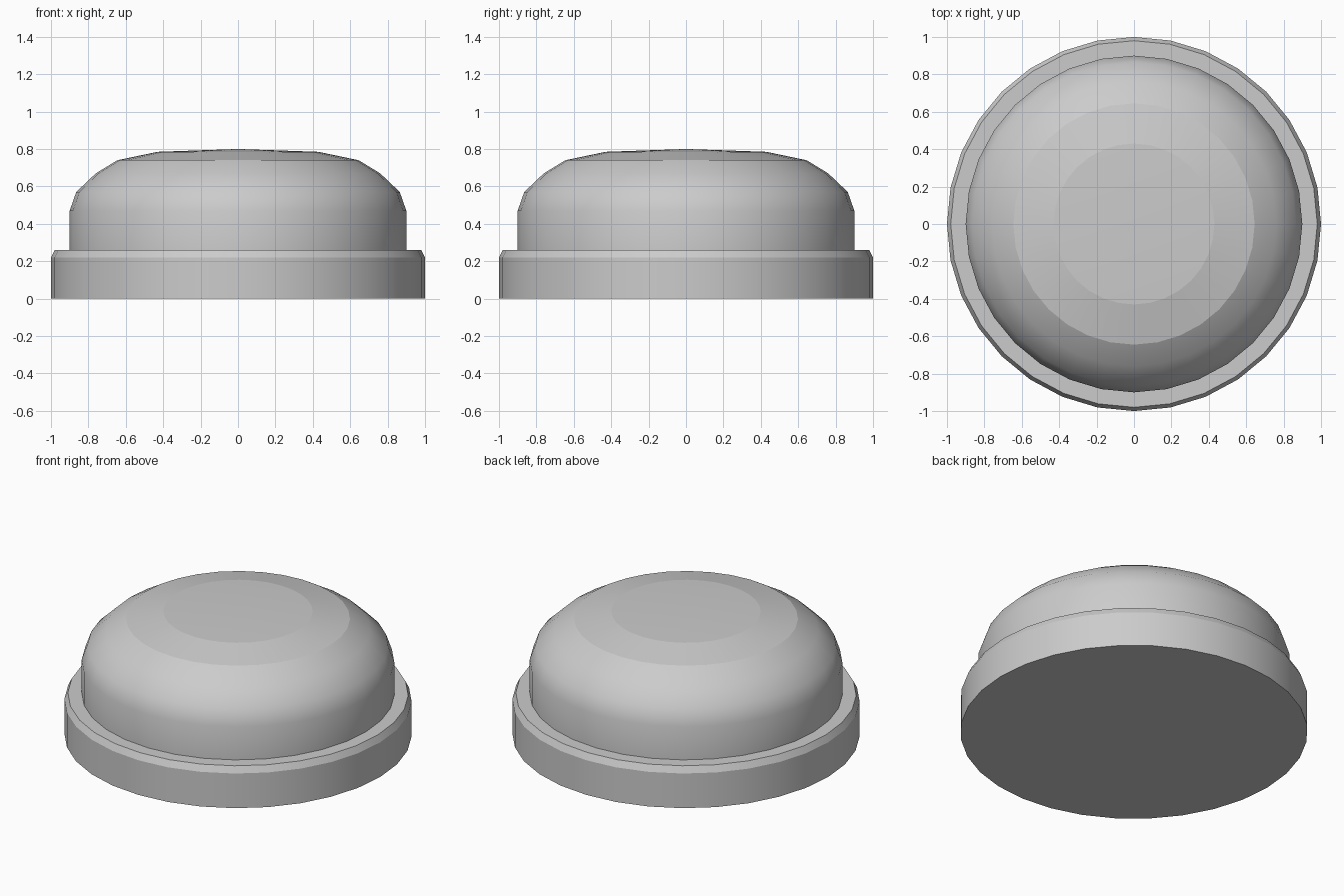
import bpy
import bmesh
import math

SEGMENTS = 32

cube = bpy.data.objects.get("Cube")
if cube:
    bpy.data.objects.remove(cube, do_unlink=True)

grey = bpy.data.materials.new("light_grey")
grey.use_nodes = True
colour = (0.6, 0.6, 0.6, 1)
grey.diffuse_color = colour
grey.node_tree.nodes["Principled BSDF"].inputs["Base Color"].default_value = colour


def lathe(name, profile, sharp_heights):
    """Spin an (r, z) profile around z; creases run along the given heights."""
    bm = bmesh.new()
    verts = [bm.verts.new((r, 0, z)) for r, z in profile]
    edges = [bm.edges.new(pair) for pair in zip(verts, verts[1:])]
    bmesh.ops.spin(bm, geom=verts + edges, cent=(0, 0, 0), axis=(0, 0, 1),
                   angle=math.tau, steps=SEGMENTS)
    bmesh.ops.remove_doubles(bm, verts=bm.verts, dist=0.001)
    bmesh.ops.recalc_face_normals(bm, faces=bm.faces)
    for face in bm.faces:
        face.smooth = True
    for edge in bm.edges:
        edge.smooth = not any(all(abs(v.co.z - h) < 0.001 for v in edge.verts)
                              for h in sharp_heights)
    mesh = bpy.data.meshes.new(name)
    bm.to_mesh(mesh)
    bm.free()
    mesh.materials.append(grey)
    obj = bpy.data.objects.new(name, mesh)
    bpy.context.collection.objects.link(obj)
    return obj


# Base collar with a small chamfer and a flat underside
lathe("base_collar",
      [(0, 0), (1, 0), (1, 0.22), (0.98, 0.26), (0.88, 0.26)],
      [0, 0.22, 0.26])

# Domed cap with two soft creases around the crown
lathe("domed_cap",
      [(0.9, 0.25), (0.9, 0.47), (0.865, 0.57), (0.76, 0.67),
       (0.645, 0.74), (0.43, 0.785), (0, 0.8)],
      [0.74, 0.785])
